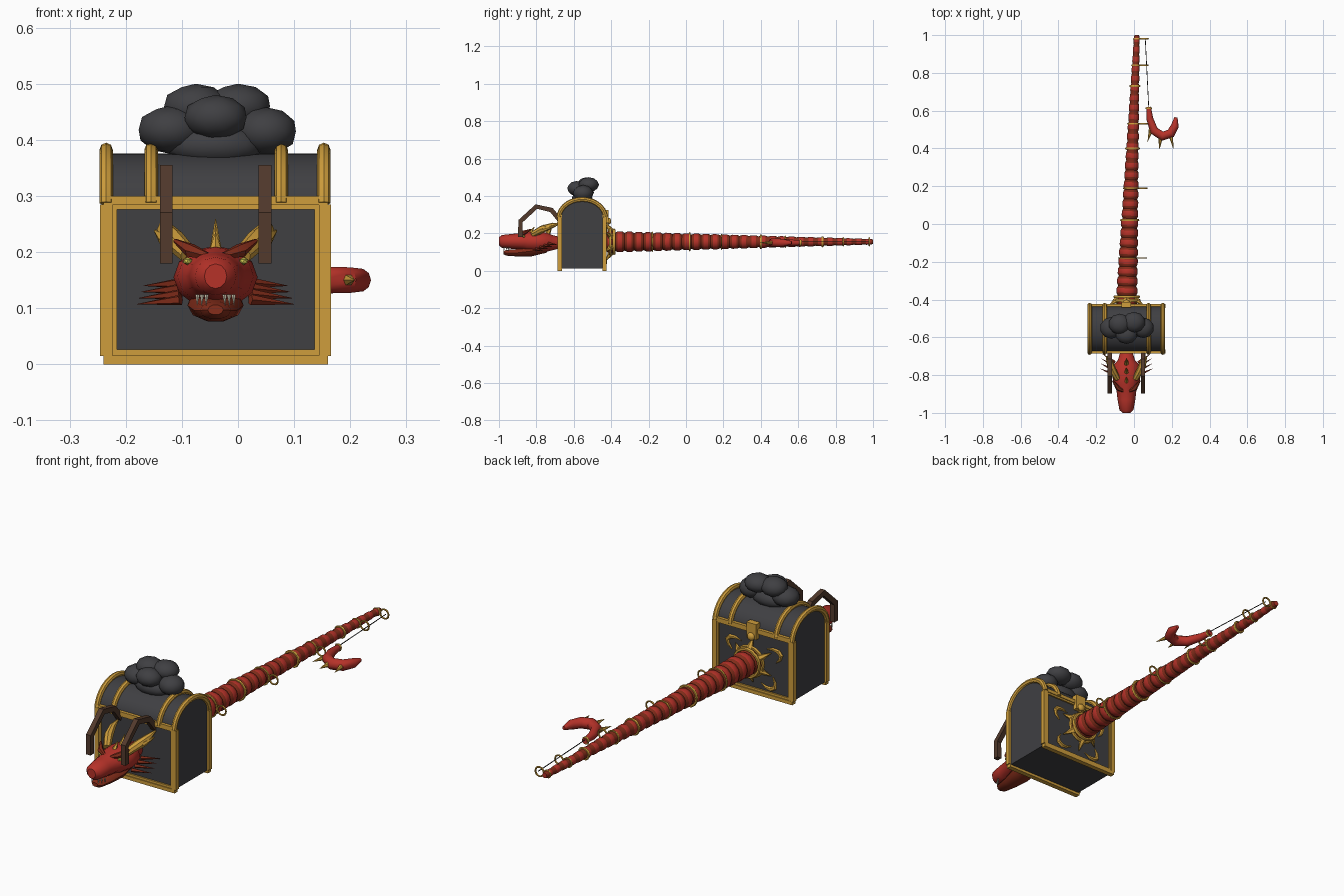
import bpy, bmesh, math
from mathutils import Vector

old = bpy.data.objects.get("Cube")
if old:
    bpy.data.objects.remove(old, do_unlink=True)


def material(name, r, g, b):
    m = bpy.data.materials.new(name)
    m.use_nodes = True
    m.diffuse_color = (r, g, b, 1)
    m.node_tree.nodes["Principled BSDF"].inputs["Base Color"].default_value = (r, g, b, 1)
    return m


RED = material("red scales", 0.47, 0.032, 0.022)
DARK = material("dark red", 0.22, 0.025, 0.01)
GOLD = material("gold", 0.62, 0.34, 0.045)
COAL = material("charcoal", 0.05, 0.05, 0.055)
BROWN = material("brown leather", 0.085, 0.042, 0.025)
IVORY = material("ivory", 0.7, 0.65, 0.5)
EYE = material("yellow eye", 0.6, 0.55, 0.08)
BLACK = material("black line", 0.02, 0.02, 0.02)

CX, CY, AXIS_Z = -0.04, -0.555, 0.155   # chest centre and rod height


def finish(ob, name, mat, angle=40):
    ob.name = name
    for m in mat if isinstance(mat, list) else [mat]:
        ob.data.materials.append(m)
    bpy.ops.object.select_all(action="DESELECT")
    ob.select_set(True)
    bpy.context.view_layer.objects.active = ob
    bpy.ops.object.shade_smooth_by_angle(angle=math.radians(angle))
    return ob


def from_bmesh(bm, name, mat, angle=40):
    bmesh.ops.recalc_face_normals(bm, faces=bm.faces)
    me = bpy.data.meshes.new(name)
    bm.to_mesh(me)
    bm.free()
    ob = bpy.data.objects.new(name, me)
    bpy.context.collection.objects.link(ob)
    return finish(ob, name, mat, angle)


def loft(name, path, radii, mat, n=10, up=(0, 0, 1), pattern=(0,), turn=0.0, angle=40):
    """Skin elliptical rings along a path; pattern cycles the band materials."""
    bm = bmesh.new()
    pts = [Vector(p) for p in path]
    rings = []
    for i, p in enumerate(pts):
        t = (pts[min(i + 1, len(pts) - 1)] - pts[max(i - 1, 0)]).normalized()
        side = t.cross(Vector(up)).normalized()
        top = side.cross(t)
        w, h = radii[i] if isinstance(radii[i], tuple) else (radii[i], radii[i])
        angles = [2 * math.pi * k / n + turn for k in range(n)]
        rings.append([bm.verts.new(p + side * w * math.cos(a) + top * h * math.sin(a)) for a in angles])
    for i in range(len(rings) - 1):
        for k in range(n):
            j = (k + 1) % n
            f = bm.faces.new((rings[i][k], rings[i][j], rings[i + 1][j], rings[i + 1][k]))
            f.material_index = pattern[i % len(pattern)]
    bm.faces.new(rings[0])
    bm.faces.new(rings[-1])
    return from_bmesh(bm, name, mat, angle)


def box(name, lo, hi, mat):
    lo, hi = Vector(lo), Vector(hi)
    bm = bmesh.new()
    bmesh.ops.create_cube(bm, size=1)
    for v in bm.verts:
        v.co = (lo + hi) / 2 + v.co * (hi - lo)
    return from_bmesh(bm, name, mat)


def blob(name, centre, size, mat, detail=2):
    bm = bmesh.new()
    bmesh.ops.create_icosphere(bm, subdivisions=detail, radius=1)
    for v in bm.verts:
        v.co = Vector(centre) + v.co * Vector(size)
    return from_bmesh(bm, name, mat)


def ring(name, centre, major, minor, mat=GOLD):
    bpy.ops.mesh.primitive_torus_add(location=centre, rotation=(math.pi / 2, 0, 0), major_radius=major,
                                     minor_radius=minor, major_segments=16, minor_segments=6)
    return finish(bpy.context.object, name, mat, 60)


def spike(name, base, tip, r, mat, n=6):
    d = Vector(tip) - Vector(base)
    up = (0, 0, 1) if abs(d.z) < 0.8 * d.length else (1, 0, 0)
    return loft(name, [base, tip], [r, r * 0.05], mat, n, up)


# Chest body and rounded lid
X0, X1, Y0, Y1 = CX - 0.195, CX + 0.195, CY - 0.12, CY + 0.12
box("chest_body", (X0, Y0, 0.012), (X1, Y1, 0.29), COAL)


def arch(x, ry, rz, steps=14):
    return [(x, CY - ry * math.cos(math.pi * k / steps), 0.28 + rz * math.sin(math.pi * k / steps))
            for k in range(steps + 1)]


bm = bmesh.new()
lid_face = bm.faces.new([bm.verts.new(p) for p in arch(X0, 0.12, 0.096)])
lid = bmesh.ops.extrude_face_region(bm, geom=[lid_face])
bmesh.ops.translate(bm, vec=(X1 - X0, 0, 0), verts=[v for v in lid["geom"] if isinstance(v, bmesh.types.BMVert)])
bm.faces.new([bm.verts.new(p) for p in arch(X0, 0.12, 0.096)])
bmesh.ops.remove_doubles(bm, verts=bm.verts, dist=1e-5)
from_bmesh(bm, "chest_lid", COAL)

for x in (-0.235, -0.155, 0.077, 0.153):
    p = arch(x, 0.125, 0.102)
    p = [(x, p[0][1], 0.287)] + p[1:-1] + [(x, p[-1][1], 0.287)]
    loft("lid_strap", p, [(0.013, 0.012)] * len(p), GOLD, 8, up=(1, 0, 0))

# Gold frames on the front and back, made of a wide and a narrow moulding
for s in (-1, 1):
    y = CY + s * 0.12
    for x in (X0, X1):
        box("corner_post", (x - 0.011, y - 0.011, 0.015), (x + 0.011, y + 0.011, 0.285), GOLD)
        q = x + (0.014 if x < CX else -0.014)
        box("post_moulding", (q - 0.005, y - 0.007, 0.02), (q + 0.005, y + 0.007, 0.28), GOLD)
    for z, h in ((0.008, 0.008), (0.021, 0.005), (0.292, 0.008), (0.281, 0.005)):
        box("frame_rail", (X0 - 0.005, y - h * 1.4, z - h), (X1 + 0.005, y + h * 1.4, z + h), GOLD)

# Coal smoke heap
for x, y, z, rx, ry, rz in ((-0.12, -0.55, 0.418, 0.06, 0.058, 0.043), (0.05, -0.55, 0.415, 0.056, 0.055, 0.043),
                            (-0.04, -0.585, 0.44, 0.058, 0.05, 0.04), (-0.075, -0.53, 0.458, 0.06, 0.055, 0.042),
                            (0.0, -0.52, 0.46, 0.06, 0.055, 0.04), (-0.04, -0.555, 0.39, 0.09, 0.055, 0.04)):
    blob("smoke_puff", (x, y, z), (rx, ry, rz), COAL)

# Lock and claw ornaments on the back
BACK = CY + 0.123
box("lock_plate", (CX - 0.025, BACK - 0.01, 0.255), (CX + 0.025, BACK + 0.018, 0.325), GOLD)
blob("lock_knob", (CX, BACK + 0.02, 0.265), (0.018, 0.012, 0.018), GOLD)
for a in (-50, 35, 145, 230):
    curl = []
    for k in range(6):
        t, r = math.radians(a - 18 + 8 * k), 0.115 + 0.045 * math.sin(math.pi * k / 5)
        curl.append((CX + r * math.cos(t), BACK, AXIS_Z - 0.01 + 0.8 * r * math.sin(t)))
    loft("back_claw", curl, [0.003, 0.007, 0.01, 0.01, 0.007, 0.001], GOLD, 6, up=(0, 1, 0))
for k in range(6):
    a = math.pi * (k / 3 + 0.5)
    spike("mount_claw", (CX + 0.055 * math.cos(a), -0.40, AXIS_Z + 0.055 * math.sin(a)),
          (CX + 0.105 * math.cos(a), -0.43, AXIS_Z + 0.105 * math.sin(a)), 0.018, GOLD)


# Segmented tapering rod
def rod(y):
    f = (y + 0.43) / 1.43
    return CX + 0.055 * f, 0.058 - 0.043 * f


path, radii, count = [], [], 28
for i in range(count):
    for part, swell in ((0, 0.86), (0.28, 1.0), (0.75, 1.0)):
        y = -0.43 + 1.43 * (i + part) / count
        x, r = rod(y)
        path.append((x, y, AXIS_Z))
        radii.append(r * swell)
path.append((rod(1)[0], 1.0, AXIS_Z))
radii.append(0.012)
loft("rod", path, radii, [RED, DARK], 12, pattern=(1, 0, 1))

for y, extra in ((-0.405, 0.01), (-0.385, 0.006), (0.02, 0.001), (0.40, 0.001), (0.73, 0.001)):
    x, r = rod(y)
    ring("rod_band", (x, y, AXIS_Z), r + extra, 0.008 if y < 0 else 0.006)
for y in (-0.18, 0.19, 0.53, 0.84, 0.98):
    x, r = rod(y)
    ring("guide_band", (x, y, AXIS_Z), r, 0.004)
    ring("line_guide", (x + r + 0.024, y, AXIS_Z), 0.021, 0.004)

# Fishing line and spiked hook
loft("line", [(0.06, 0.98, AXIS_Z), (0.078, 0.62, AXIS_Z)], [0.002, 0.002], BLACK, 5)
hook = [(0.078, 0.62), (0.083, 0.56), (0.105, 0.495), (0.15, 0.465), (0.195, 0.48), (0.217, 0.52), (0.222, 0.565)]
loft("hook", [(x, y, 0.15) for x, y in hook], [0.012, 0.018, 0.023, 0.025, 0.024, 0.021, 0.008], RED, 10)
ring("hook_eye", (0.078, 0.612, 0.15), 0.013, 0.005)
for base, tip in (((0.09, 0.50), (0.072, 0.435)), ((0.14, 0.455), (0.135, 0.395)), ((0.195, 0.47), (0.208, 0.40))):
    spike("hook_spike", (*base, 0.15), (*tip, 0.15), 0.012, GOLD)

# Dragon head: skull, snout and lower jaw
skull = [(-0.67, 0.15, 0.03, 0.03), (-0.72, 0.15, 0.045, 0.042), (-0.745, 0.152, 0.068, 0.052),
         (-0.80, 0.155, 0.075, 0.056), (-0.85, 0.157, 0.068, 0.052), (-0.87, 0.157, 0.054, 0.046),
         (-0.93, 0.157, 0.047, 0.04), (-0.985, 0.157, 0.037, 0.034), (-1.0, 0.157, 0.02, 0.022)]
loft("head", [(CX, y, z) for y, z, w, h in skull], [(w, h) for y, z, w, h in skull], RED, 12)
jaw = [(-0.75, 0.12, 0.045, 0.025), (-0.83, 0.105, 0.05, 0.03), (-0.90, 0.096, 0.038, 0.021),
       (-0.96, 0.096, 0.028, 0.016), (-0.975, 0.097, 0.014, 0.009)]
loft("lower_jaw", [(CX, y, z) for y, z, w, h in jaw], [(w, h) for y, z, w, h in jaw], DARK, 10)
for i, y in enumerate((-0.84, -0.79, -0.74)):
    spike("crest_spike", (CX, y, 0.195), (CX, y + 0.03, 0.235 + 0.012 * i), 0.014, GOLD)

# Mirrored details: horns, brows, eyes, teeth, frill spines, handles
for s in (-1, 1):
    def at(x, y, z):
        return (CX + s * x, y, z)
    loft("horn", [at(0.048, -0.82, 0.195), at(0.075, -0.77, 0.222), at(0.09, -0.72, 0.24), at(0.095, -0.67, 0.255)],
         [0.016, 0.02, 0.015, 0.003], GOLD, 8)
    loft("side_horn", [at(0.06, -0.79, 0.205), at(0.09, -0.75, 0.225), at(0.108, -0.70, 0.238)],
         [0.015, 0.014, 0.002], GOLD, 8)
    loft("brow", [at(0.015, -0.885, 0.193), at(0.045, -0.87, 0.203), at(0.072, -0.83, 0.22)],
         [0.007, 0.013, 0.004], DARK, 6)
    blob("eye", at(0.05, -0.868, 0.184), (0.009, 0.009, 0.007), EYE, 1)
    blob("nostril", at(0.014, -0.992, 0.168), (0.004, 0.005, 0.003), DARK, 1)
    for k in range(3):
        spike("tooth", at(0.016 + 0.008 * k, -0.972 + 0.012 * k, 0.124), at(0.017 + 0.008 * k, -0.974 + 0.012 * k, 0.104),
              0.004, IVORY, 5)
    for k in range(4):
        spike("frill_spine", at(0.062, -0.80 + 0.022 * k, 0.115 + 0.01 * k),
              at(0.14 - 0.004 * k, -0.765 + 0.026 * k, 0.107 + 0.011 * k), 0.01, DARK, 5)
    loft("handle", [at(0.088, -0.885, 0.18), at(0.088, -0.885, 0.265), at(0.088, -0.80, 0.343),
                    at(0.088, -0.72, 0.325), at(0.088, -0.67, 0.265)],
         [(0.018, 0.016)] * 5, BROWN, 4, up=(1, 0, 0), turn=math.pi / 4, angle=20)
